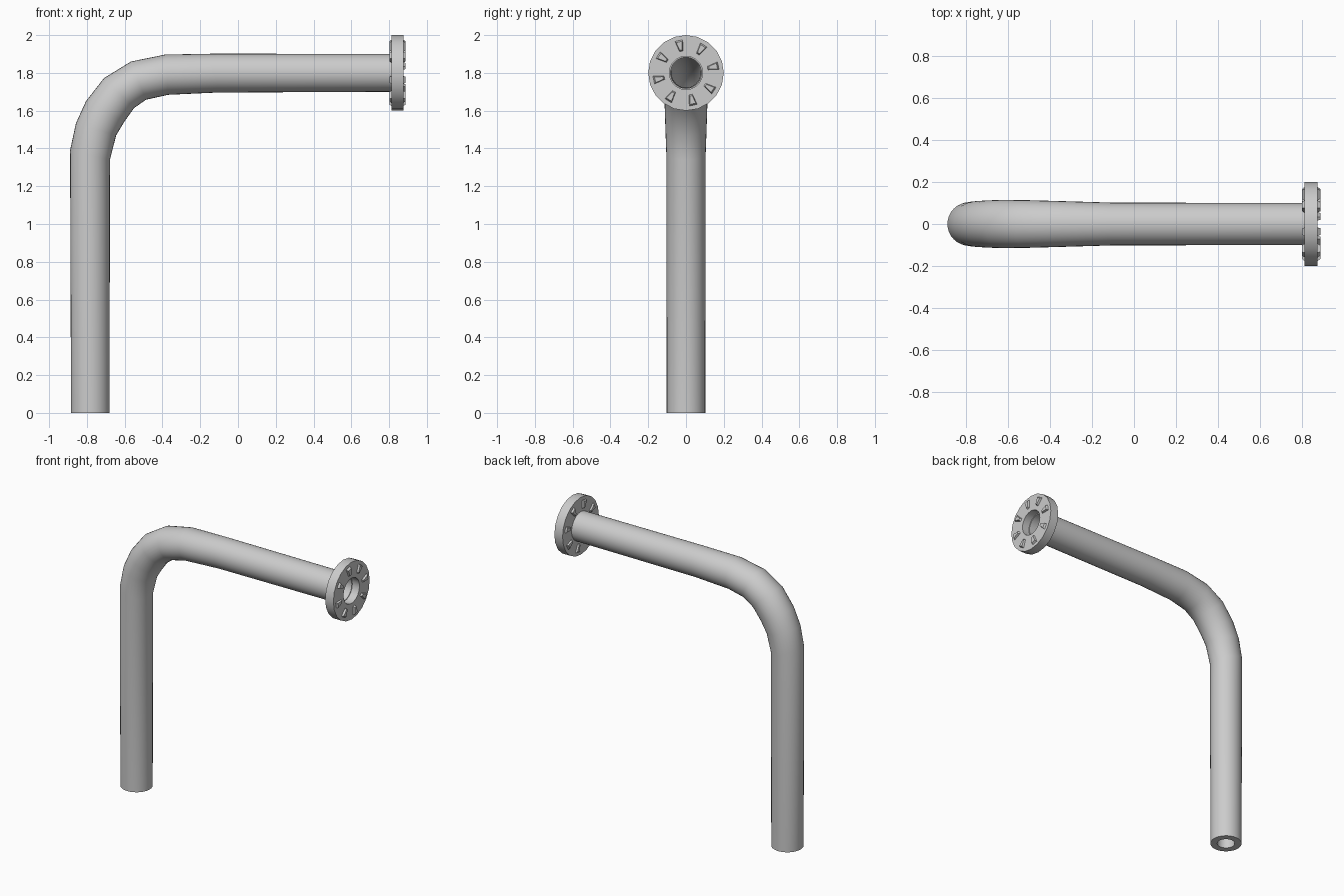
import bpy, bmesh, math
from mathutils import Vector

if "Cube" in bpy.data.objects:
    bpy.data.objects.remove(bpy.data.objects["Cube"])

SEG = 32


def make_object(name, bm, smooth=True):
    bmesh.ops.recalc_face_normals(bm, faces=bm.faces)
    mesh = bpy.data.meshes.new(name)
    bm.to_mesh(mesh)
    bm.free()
    obj = bpy.data.objects.new(name, mesh)
    bpy.context.collection.objects.link(obj)
    if smooth:
        bpy.ops.object.select_all(action='DESELECT')
        obj.select_set(True)
        bpy.context.view_layer.objects.active = obj
        bpy.ops.object.shade_smooth_by_angle(angle=math.radians(35))
    return obj


def bridge(bm, a, b):
    n = len(a)
    for i in range(n):
        bm.faces.new((a[i], a[(i + 1) % n], b[(i + 1) % n], b[i]))


# bent pipe: (outer x, outer z, inner x, inner z, half width in y, bore ratio)
sections = [
    (-0.884, 0.0, -0.680, 0.0, 0.102, 0.56),
    (-0.889, 1.39, -0.678, 1.34, 0.104, 0.60),
    (-0.858, 1.534, -0.645, 1.47, 0.109, 0.62),
    (-0.805, 1.65, -0.603, 1.54, 0.112, 0.64),
    (-0.710, 1.772, -0.550, 1.614, 0.115, 0.66),
    (-0.567, 1.860, -0.487, 1.658, 0.114, 0.68),
    (-0.386, 1.897, -0.370, 1.684, 0.110, 0.70),
    (-0.110, 1.902, -0.110, 1.696, 0.102, 0.75),
    (0.820, 1.900, 0.820, 1.700, 0.100, 0.82),
]
bm = bmesh.new()
outer, bore = [], []
for ox, oz, ix, iz, w, ratio in sections:
    o, i = Vector((ox, 0, oz)), Vector((ix, 0, iz))
    c, r = (o + i) / 2, (o - i) / 2
    for rings, k in ((outer, 1), (bore, ratio)):
        ring = []
        for s in range(SEG):
            t = 2 * math.pi * s / SEG
            ring.append(bm.verts.new(c + k * (r * math.cos(t) + Vector((0, w * math.sin(t), 0)))))
        rings.append(ring)
for rings in (outer, bore):
    for a, b in zip(rings, rings[1:]):
        bridge(bm, a, b)
bridge(bm, outer[0], bore[0])
bridge(bm, outer[-1], bore[-1])
make_object("bent_pipe", bm)

# flange disc with a central opening
bm = bmesh.new()
N = 20
rings = []
for x, r in ((0.812, 0.2), (0.875, 0.2), (0.875, 0.088), (0.812, 0.088)):
    rings.append([bm.verts.new((x, r * math.sin(2 * math.pi * s / N),
                                1.8 + r * math.cos(2 * math.pi * s / N))) for s in range(N)])
for k in range(4):
    bridge(bm, rings[k], rings[(k + 1) % 4])
make_object("flange", bm)

# wedge shaped bolts passing through the flange
bm = bmesh.new()
for b in range(8):
    a = math.radians(12.5 + 45 * b)
    radial = Vector((0, math.cos(a), math.sin(a)))
    side = Vector((0, -math.sin(a), math.cos(a)))
    loops = []
    for x, k in ((0.801, 0.75), (0.812, 1.0), (0.875, 1.0), (0.888, 0.75)):
        loops.append([bm.verts.new(Vector((x, 0, 1.8)) + radial * (0.146 + u * k) + side * v * k)
                      for u, v in ((0.029, 0.021), (0.029, -0.021), (-0.029, -0.009), (-0.029, 0.009))])
    for p, q in zip(loops, loops[1:]):
        bridge(bm, p, q)
    bm.faces.new(loops[0])
    bm.faces.new(loops[-1])
make_object("flange_bolts", bm, smooth=False)
